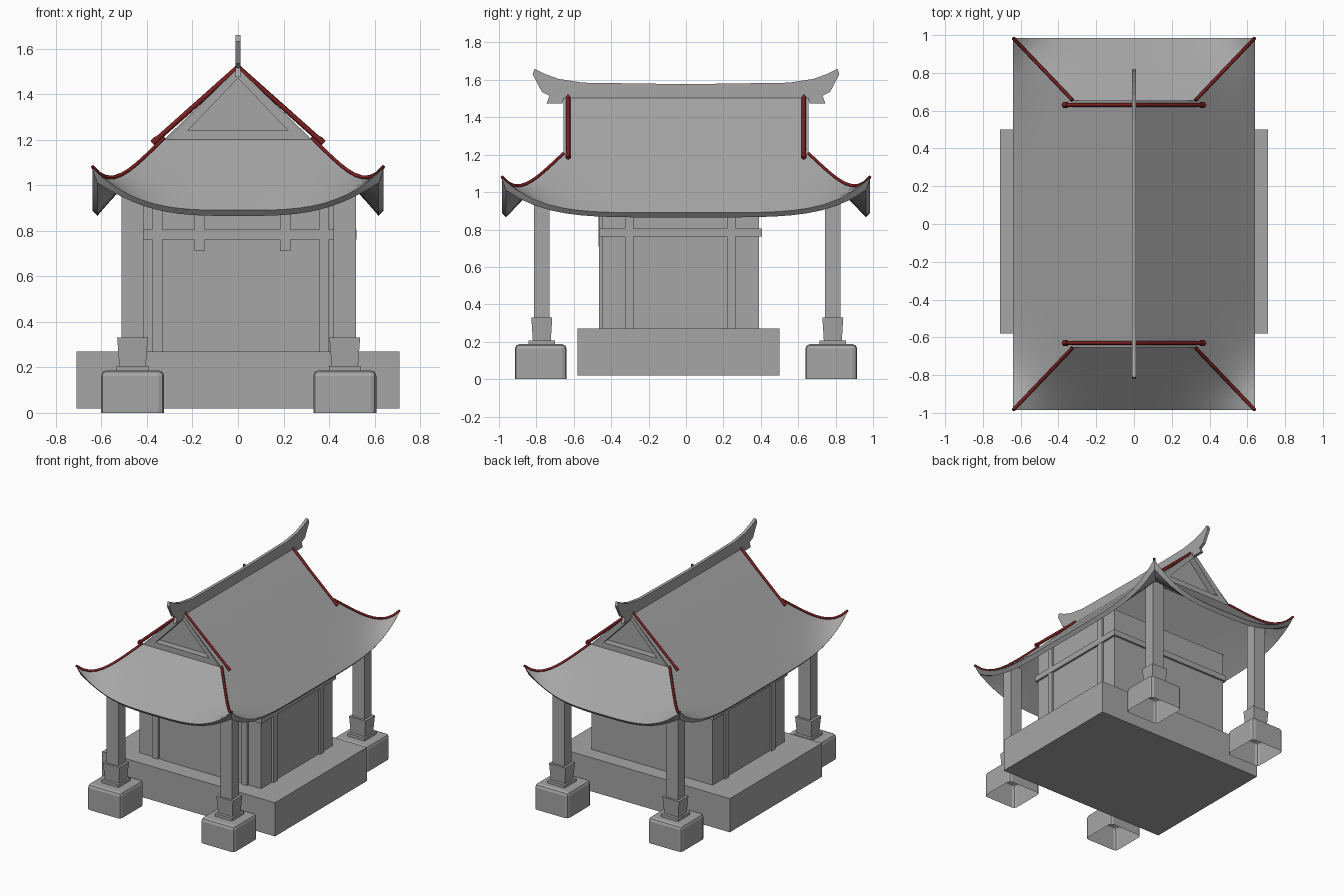
import bpy, bmesh, math
from mathutils import Vector

cube = bpy.data.objects.get("Cube")
if cube:
    bpy.data.objects.remove(cube, do_unlink=True)


def make_material(name, color):
    mat = bpy.data.materials.new(name)
    mat.use_nodes = True
    mat.diffuse_color = color
    mat.node_tree.nodes["Principled BSDF"].inputs["Base Color"].default_value = color
    return mat


STONE = make_material("stone grey", (0.38, 0.38, 0.38, 1))
RED = make_material("dark red", (0.2, 0.015, 0.015, 1))


def finish(bm, name, mat=STONE, smooth=False):
    bmesh.ops.recalc_face_normals(bm, faces=bm.faces)
    mesh = bpy.data.meshes.new(name)
    bm.to_mesh(mesh)
    bm.free()
    mesh.materials.append(mat)
    if smooth:
        mesh.polygons.foreach_set("use_smooth", [True] * len(mesh.polygons))
        mesh.set_sharp_from_angle(angle=math.radians(30))
    obj = bpy.data.objects.new(name, mesh)
    bpy.context.collection.objects.link(obj)
    return obj


def box(name, x, y, z, taper=1.0, bevel=0.0, open_bottom=False):
    """Box from (min, max) ranges; taper scales the bottom, bevel softens upper edges."""
    bm = bmesh.new()
    bmesh.ops.create_cube(bm, size=1)
    mid = Vector((sum(x) / 2, sum(y) / 2, sum(z) / 2))
    for v in bm.verts:
        k = taper if v.co.z < 0 else 1
        v.co = mid + Vector((v.co.x * (x[1] - x[0]) * k,
                             v.co.y * (y[1] - y[0]) * k,
                             v.co.z * (z[1] - z[0])))
    if open_bottom:
        low = [f for f in bm.faces if f.calc_center_median().z < z[0] + 0.001]
        bmesh.ops.delete(bm, geom=low, context='FACES_ONLY')
    if bevel:
        edges = [e for e in bm.edges if max(v.co.z for v in e.verts) > mid.z]
        bmesh.ops.bevel(bm, geom=edges, offset=bevel, segments=2,
                        profile=0.5, affect='EDGES')
    return finish(bm, name)


def centred(name, cx, cy, wx, wy, z, **kw):
    return box(name, (cx - wx / 2, cx + wx / 2), (cy - wy / 2, cy + wy / 2), z, **kw)


# Platform and hall
LEFT, RIGHT, FRONT, BACK = 0.505, -0.492, -0.45, 0.39
BEAM = (0.762, 0.806)
box("platform", (-0.71, 0.71), (-0.58, 0.50), (0.02, 0.27))
box("hall_walls", (RIGHT, LEFT), (FRONT, BACK), (0.27, 0.98))
box("door_panel", (-0.30, 0.305), (FRONT - 0.006, FRONT), (0.27, 0.73))

# Wall posts, beams and brackets
for x in (-0.353, 0.378):
    centred("front_post", x, FRONT, 0.045, 0.028, (0.27, 0.98))
for x in (-0.168, 0.207):
    centred("front_bracket", x, FRONT, 0.045, 0.036, (0.71, 0.98))
for x in (RIGHT, LEFT):
    for y in (-0.303, 0.243):
        centred("side_post", x, y, 0.028, 0.045, (0.27, 0.98))
    box("side_beam", (x - 0.016, x + 0.016), (FRONT - 0.016, BACK + 0.015), BEAM)
box("front_beam", (RIGHT, LEFT), (FRONT - 0.016, FRONT), BEAM)
box("back_beam", (RIGHT, LEFT), (BACK, BACK + 0.015), BEAM)

# Columns on stone footings
for cx in (-0.463, 0.469):
    for sy, cy in ((-1, -0.771), (1, 0.785)):
        centred("footing", cx, sy * 0.777, 0.277, 0.277, (0, 0.187), bevel=0.024, open_bottom=True)
        centred("base_plate", cx, cy, 0.14, 0.14, (0.187, 0.207))
        centred("column_base", cx, cy, 0.135, 0.112, (0.207, 0.33), taper=0.86)
        centred("column", cx, cy, 0.098, 0.082, (0.3, 1.02))

# Roof: straight upper slopes over a flared lower skirt
GX, GY, EX, EY = 0.325, 0.655, 0.64, 0.985
GZ, RIDGE = 1.2, 1.515


def skirt(u, t, side):
    """Point on the skirt; u runs outwards, t runs along the eave from hip to hip."""
    x, y = GX + (EX - GX) * u, GY + (EY - GY) * u
    z = GZ - 0.31 * u + 0.185 * u ** 4 * abs(t) ** (5 if side else 3.4)
    return Vector((x, y * t, z)) if side else Vector((x * t, y, z))


ROWS, COLS = 10, 24
bm = bmesh.new()
for side in (True, False):
    for s in (-1, 1):
        grid = []
        ts = [2 * j / COLS - 1 for j in range(COLS + 1)]
        if side:
            grid.append([Vector((0, GY * t, RIDGE)) for t in ts])
        grid += [[skirt(i / ROWS, t, side) for t in ts] for i in range(ROWS + 1)]
        flip = Vector((s, 1, 1)) if side else Vector((1, s, 1))
        rows = [[bm.verts.new(p * flip) for p in row] for row in grid]
        for a, b in zip(rows, rows[1:]):
            for j in range(COLS):
                bm.faces.new((a[j], a[j + 1], b[j + 1], b[j]))
bmesh.ops.remove_doubles(bm, verts=bm.verts, dist=0.0005)
bmesh.ops.recalc_face_normals(bm, faces=bm.faces)
lower = bmesh.ops.extrude_face_region(bm, geom=bm.faces[:], use_keep_orig=True)
for v in lower["geom"]:
    if isinstance(v, bmesh.types.BMVert):
        # The underside is drawn in so that the eave rim faces down
        edge = max(abs(v.co.x) / EX, abs(v.co.y) / EY)
        corner = (abs(v.co.x) / EX * abs(v.co.y) / EY) ** 6
        v.co.z -= 0.025 + 0.04 * corner
        v.co.x *= 1 - 0.035 * edge ** 4
        v.co.y *= 1 - 0.023 * edge ** 4
finish(bm, "roof", smooth=True)

# Gable walls with a recessed triangle
for s in (-1, 1):
    bm = bmesh.new()

    def triangle(half, low, top, y):
        return [bm.verts.new((px, s * y, pz))
                for px, pz in ((-half, low), (half, low), (0, top))]

    rings = [triangle(GX, GZ - 0.02, RIDGE - 0.005, GY - 0.08),
             triangle(GX, GZ - 0.02, RIDGE - 0.005, GY),
             triangle(0.22, 1.24, 1.47, GY),
             triangle(0.22, 1.24, 1.47, GY - 0.05)]
    for a, b in zip(rings, rings[1:]):
        for j in range(3):
            k = (j + 1) % 3
            bm.faces.new((a[j], a[k], b[k], b[j]))
    bm.faces.new(rings[-1])
    finish(bm, "gable_wall")

# Ridge crest with upswept ends
half = [(0.55, 1.585), (0.68, 1.605), (0.75, 1.63), (0.81, 1.66), (0.82, 1.63),
        (0.77, 1.535), (0.73, 1.515), (0.745, 1.475), (0.66, 1.475), (0.655, 1.5)]
outline = half + [(-y, z) for y, z in reversed(half)] + [(0, 1.577)]
bm = bmesh.new()
face = bm.faces.new([bm.verts.new((-0.011, y, z)) for y, z in outline])
ext = bmesh.ops.extrude_face_region(bm, geom=[face], use_keep_orig=True)
for v in ext["geom"]:
    if isinstance(v, bmesh.types.BMVert):
        v.co.x = 0.011
finish(bm, "ridge_crest")


def bar(name, points, radius):
    curve = bpy.data.curves.new(name, 'CURVE')
    curve.dimensions = '3D'
    curve.bevel_depth = radius
    curve.bevel_resolution = 0
    curve.use_fill_caps = True
    line = curve.splines.new('POLY')
    line.points.add(len(points) - 1)
    for p, co in zip(line.points, points):
        p.co = (*co, 1)
    curve.materials.append(RED)
    bpy.context.collection.objects.link(bpy.data.objects.new(name, curve))


# Red trim along gables and hips, with a thicker end on each gable bar
for sx in (-1, 1):
    for sy in (-1, 1):
        flip = Vector((sx, sy, 1))
        hip = [(skirt(i / ROWS, 1, True) + Vector((0, 0, 0.007))) * flip
               for i in range(ROWS + 1)]
        bar("hip_trim", hip, 0.009)
        top = Vector((0, 0.63, RIDGE + 0.003)) * flip
        end = Vector((0.375, 0.63, 1.184)) * flip
        bar("gable_trim", [top, end], 0.0115)
        bar("gable_trim_end", [end.lerp(top, 0.06), end], 0.015)
